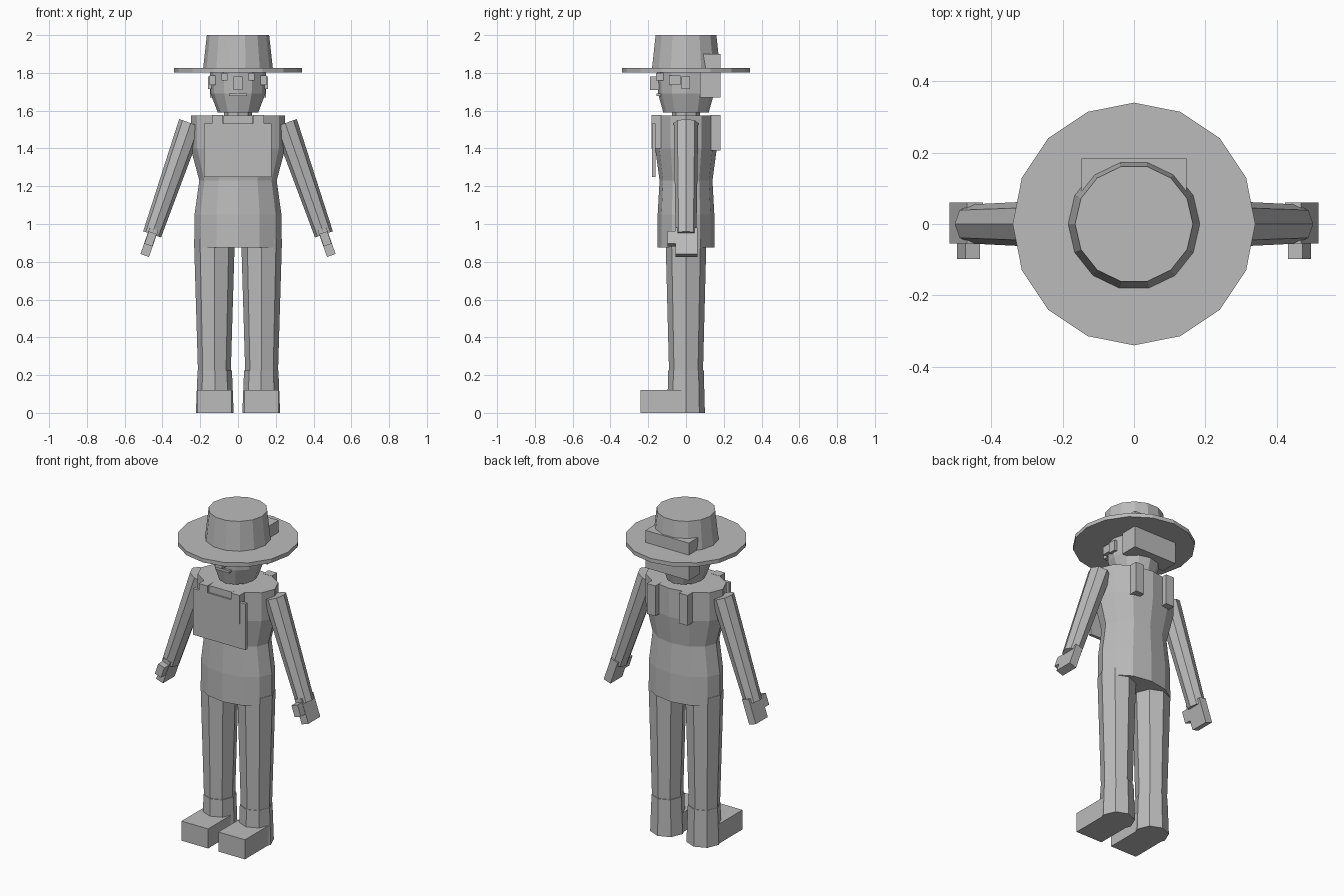
import bpy, bmesh, math
from mathutils import Vector, Matrix

if "Cube" in bpy.data.objects:
    bpy.data.objects.remove(bpy.data.objects["Cube"])

grey = bpy.data.materials.new("plain_grey")
grey.diffuse_color = (0.5, 0.5, 0.5, 1)
grey.use_nodes = True
grey.node_tree.nodes["Principled BSDF"].inputs["Base Color"].default_value = grey.diffuse_color


def finish(name, bm):
    bmesh.ops.recalc_face_normals(bm, faces=bm.faces)
    mesh = bpy.data.meshes.new(name)
    bm.to_mesh(mesh)
    bm.free()
    mesh.materials.append(grey)
    ob = bpy.data.objects.new(name, mesh)
    bpy.context.collection.objects.link(ob)
    return ob


def loft(name, sides, rings, matrix=None, x=0.0):
    """Capped stack of elliptical rings (z, rx, ry)."""
    bm = bmesh.new()
    loops = []
    for z, rx, ry in rings:
        loops.append([bm.verts.new((x + rx * math.cos(2 * math.pi * i / sides),
                                    ry * math.sin(2 * math.pi * i / sides), z))
                      for i in range(sides)])
    for a, b in zip(loops, loops[1:]):
        for i in range(sides):
            j = (i + 1) % sides
            bm.faces.new((a[i], a[j], b[j], b[i]))
    bm.faces.new(loops[0])
    bm.faces.new(loops[-1])
    if matrix:
        bm.transform(matrix)
    return finish(name, bm)


def box(name, x, y, z, matrix=None):
    """Box from (min, max) ranges."""
    bm = bmesh.new()
    bmesh.ops.create_cube(bm, size=1)
    for v in bm.verts:
        v.co = [(r[0] + r[1]) / 2 + c * (r[1] - r[0]) for r, c in zip((x, y, z), v.co)]
    if matrix:
        bm.transform(matrix)
    return finish(name, bm)


def span(s, a, b):
    return tuple(sorted((s * a, s * b)))


# Torso, neck and head
loft("torso", 12, [(0.875, 0.23, 0.15), (1.05, 0.23, 0.15), (1.23, 0.205, 0.14),
                   (1.40, 0.25, 0.163), (1.575, 0.25, 0.163)])
loft("neck", 8, [(1.55, 0.075, 0.075), (1.61, 0.075, 0.075)])
loft("head", 12, [(1.59, 0.107, 0.12), (1.69, 0.145, 0.148), (1.82, 0.15, 0.155)])

# Hat and hair
loft("hat_brim", 16, [(1.802, 0.34, 0.34), (1.826, 0.34, 0.34)])
loft("hat_crown", 14, [(1.82, 0.185, 0.185), (2.0, 0.165, 0.165)])
box("hair", (-0.147, 0.147), (0.075, 0.183), (1.67, 1.90))

# Face
box("nose", (-0.024, 0.024), (-0.19, -0.13), (1.71, 1.78))
box("mouth", (-0.048, 0.048), (-0.155, -0.12), (1.677, 1.692))

# Bib
box("bib", (-0.18, 0.177), (-0.18, -0.162), (1.25, 1.533))
box("collar_tab", (-0.078, 0.078), (-0.170, -0.14), (1.53, 1.575))

for s, side in ((-1, "left"), (1, "right")):
    # Face details
    box("eye_" + side, span(s, 0.056, 0.088), (-0.158, -0.12), (1.76, 1.80))
    box("ear_" + side, span(s, 0.13, 0.16), (-0.025, 0.022), (1.715, 1.78))
    box("sideburn_" + side, span(s, 0.12, 0.15), (-0.09, -0.03), (1.735, 1.785))

    # Straps
    box("front_strap_" + side, span(s, 0.08, 0.138), (-0.183, -0.13), (1.40, 1.576))
    box("back_strap_" + side, span(s, 0.08, 0.138), (0.13, 0.182), (1.39, 1.576))

    # Legs and boots
    loft("leg_" + side, 8, [(0.22, 0.087, 0.09), (0.92, 0.108, 0.108)],
         Matrix.Translation((s * 0.125, 0, 0)))
    loft("boot_" + side, 8, [(0, 0.1, 0.1), (0.225, 0.091, 0.094)], x=s * 0.123)
    box("boot_toe_" + side, span(s, 0.035, 0.215), (-0.24, 0), (0, 0.12))

    # Arm along its slanted axis, local z from shoulder to wrist
    top, wrist = Vector((s * 0.25, 0, 1.534)), Vector((s * 0.455, 0, 0.945))
    axis = (wrist - top).normalized()
    across = Vector((axis.z, 0, -axis.x))
    frame = Matrix((across, Vector((0, 1, 0)), axis)).transposed().to_4x4()
    frame.translation = top
    length = (wrist - top).length
    loft("arm_" + side, 8, [(0, 0.065, 0.065), (length, 0.05, 0.055)], frame)

    # Hand and thumb
    box("hand_" + side, (-0.024, 0.024), (-0.055, 0.06),
        (length - 0.03, length + 0.118), frame)
    box("thumb_" + side, (-0.022, 0.022), (-0.098, -0.04),
        (length - 0.01, length + 0.06), frame)
